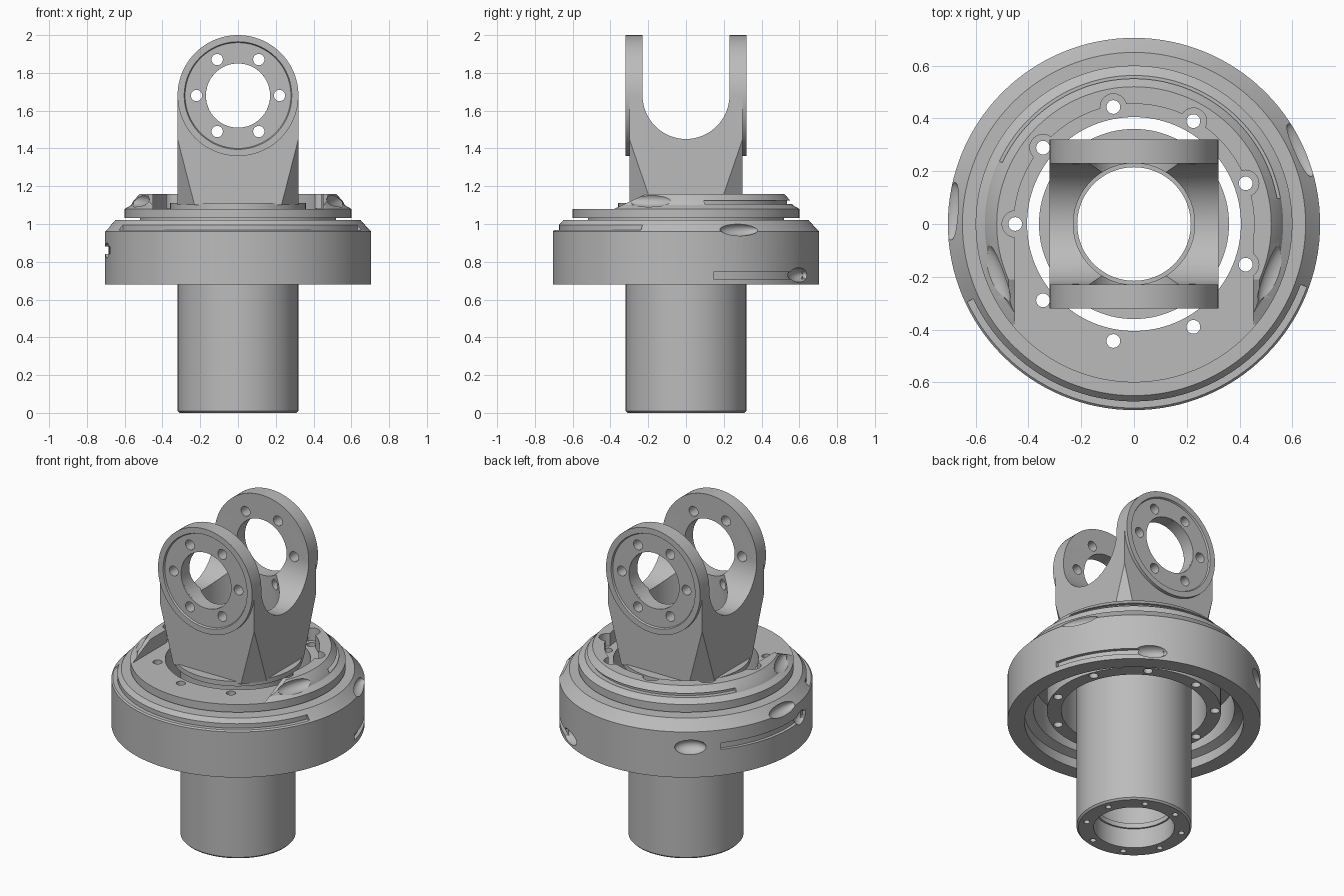
import bpy, bmesh
from math import sin, cos, radians, tau
from mathutils import Matrix, Vector

if "Cube" in bpy.data.objects:
    bpy.data.objects.remove(bpy.data.objects["Cube"])

steel = bpy.data.materials.new("machined_grey")
steel.use_nodes = True
GREY = (0.5, 0.5, 0.5, 1)
steel.diffuse_color = GREY
steel.node_tree.nodes["Principled BSDF"].inputs["Base Color"].default_value = GREY


def finish(bm, name):
    bmesh.ops.recalc_face_normals(bm, faces=bm.faces[:])
    mesh = bpy.data.meshes.new(name)
    bm.to_mesh(mesh)
    bm.free()
    mesh.materials.append(steel)
    obj = bpy.data.objects.new(name, mesh)
    bpy.context.collection.objects.link(obj)
    return obj


def lathe(name, profile, start=0, end=360, segments=128):
    """Revolve a closed (radius, z) outline; a partial sweep gets end caps."""
    bm = bmesh.new()
    full = end - start == 360
    count = segments if full else max(4, int((end - start) / 3))
    rings = []
    for i in range(count if full else count + 1):
        a = radians(start + (end - start) * i / count)
        rings.append([bm.verts.new((r * cos(a), r * sin(a), z)) for r, z in profile])
    n = len(profile)
    for i in range(count):
        a, b = rings[i], rings[(i + 1) % len(rings)]
        for j in range(n):
            k = (j + 1) % n
            bm.faces.new((a[j], b[j], b[k], a[k]))
    if not full:
        bm.faces.new(rings[0])
        bm.faces.new(rings[-1])
    return finish(bm, name)


def hull(name, points):
    bm = bmesh.new()
    for p in points:
        bm.verts.new(p)
    bmesh.ops.convex_hull(bm, input=bm.verts[:])
    bmesh.ops.dissolve_limit(bm, angle_limit=0.01, verts=bm.verts[:], edges=bm.edges[:])
    return finish(bm, name)


def rods(radius, depth, centres, axis="Z", segments=24):
    """Cutter holding several separate cylinders."""
    bm = bmesh.new()
    turn = Matrix.Rotation(radians(90), 4, "X") if axis == "Y" else Matrix()
    for c in centres:
        bmesh.ops.create_cone(bm, cap_ends=True, segments=segments, radius1=radius,
                              radius2=radius, depth=depth, matrix=Matrix.Translation(c) @ turn)
    return finish(bm, "cutter")


def arc(r0, r1, z0, z1, start, end):
    return lathe("cutter", [(r0, z0), (r1, z0), (r1, z1), (r0, z1)], start, end)


def scoop(angle, radius, z, size):
    """Ellipsoid cutter: size is (radial, tangential, vertical)."""
    bm = bmesh.new()
    m = (Matrix.Rotation(radians(angle), 4, "Z") @ Matrix.Translation((radius, 0, z))
         @ Matrix.Diagonal((*size, 1)))
    bmesh.ops.create_uvsphere(bm, u_segments=24, v_segments=16, radius=1, matrix=m)
    return finish(bm, "cutter")


def cut(obj, *cutters):
    for c in cutters:
        mod = obj.modifiers.new("cut", "BOOLEAN")
        mod.operation, mod.solver, mod.object = "DIFFERENCE", "EXACT", c
        bpy.context.view_layer.objects.active = obj
        bpy.ops.object.modifier_apply(modifier=mod.name)
        bpy.data.objects.remove(c)


def circle(radius, count, first, z=0):
    return [Vector((radius * cos(radians(first) + tau * i / count),
                    radius * sin(radians(first) + tau * i / count), z)) for i in range(count)]


# Hollow shaft with the flange under the yoke
shaft = lathe("shaft", [(0.225, 0), (0.31, 0), (0.32, 0.01), (0.32, 1.08), (0.36, 1.08),
                        (0.36, 1.11), (0.23, 1.11), (0.23, 0.15), (0.215, 0.15), (0.215, 0.12),
                        (0.225, 0.12)])
cut(shaft, rods(0.017, 0.16, circle(0.27, 8, 18)))

# Yoke: rounded block with slanted lower corners, hollowed to leave two arms
EYE = 1.68
signs = [(sx, sy) for sx in (-1, 1) for sy in (-1, 1)]
points = []
for sx, sy in signs:
    points += [(sx * 0.23, sy * 0.3, 1.1), (sx * 0.32, sy * 0.18, 1.1), (sx * 0.32, sy * 0.3, 1.45)]
for i in range(49):
    a = radians(180 * i / 48)
    points += [(0.32 * cos(a), s * 0.3, EYE + 0.32 * sin(a)) for s in (-1, 1)]
yoke = hull("yoke", points)

slot = [(s * 0.23, 2.2) for s in (-1, 1)]
slot += [(0.23 * cos(radians(180 * i / 32)), EYE - 0.23 * sin(radians(180 * i / 32)))
         for i in range(33)]
bolts = [Vector((p.x, 0, EYE + p.y)) for p in circle(0.22, 6, 0)]
cut(yoke,
    hull("cutter", [(x, y, z) for y, z in slot for x in (-0.5, 0.5)]),
    rods(0.23, 2, [(0, 0, 1.2)], segments=128),
    rods(0.17, 1, [(0, 0, EYE)], "Y", 64),
    rods(0.03, 1, bolts, "Y"))

# Raised bearing rings on the outside of both arms
for name, side in (("front_eye_ring", 1), ("back_eye_ring", -1)):
    ring = lathe(name, [(0.17, 0.295), (0.32, 0.295), (0.32, 0.32), (0.285, 0.32),
                        (0.28, 0.31), (0.17, 0.31)], segments=96)
    ring.data.transform(Matrix.Translation((0, 0, EYE)) @ Matrix.Rotation(radians(90 * side), 4, "X"))
    cut(ring, rods(0.03, 1, bolts, "Y"))

# Stepped housing, open underneath, with a bolting sleeve inside
housing = lathe("housing", [
    (0.405, 0.75), (0.485, 0.75), (0.485, 0.95), (0.56, 0.95), (0.56, 0.76), (0.61, 0.74),
    (0.61, 0.68), (0.705, 0.68), (0.705, 0.96), (0.69, 0.975), (0.65, 1.02), (0.52, 1.02),
    (0.52, 1.032), (0.6, 1.032), (0.6, 1.08), (0.565, 1.1), (0.555, 1.12), (0.52, 1.16),
    (0.455, 1.16), (0.455, 1.08), (0.405, 1.08)])
wedge = [(-0.8, 1.08), (-0.38, 1.08), (-0.2, 1.165), (-0.2, 1.3), (-0.8, 1.3)]
cut(housing,
    # open front and sloping ends of the upper collar
    hull("cutter", [(x, y, z) for x in (-0.45, 0.45) for y in (-0.8, 0) for z in (1.08, 1.3)]),
    hull("cutter", [(x, y, z) for x in (-0.8, 0.8) for y, z in wedge]),
    # bolt pockets and through holes
    rods(0.05, 0.22, circle(0.45, 9, 180, 1.191)),
    rods(0.026, 2, circle(0.45, 9, 180, 1)),
    # seal grooves and lubrication slots
    arc(0.535, 0.6, 1.105, 1.125, 10, 155),
    arc(0.672, 0.72, 0.968, 1.0, 205, 340),
    arc(0.685, 0.72, 0.71, 0.745, 12, 64),
    arc(0.685, 0.72, 0.84, 0.88, 141, 196),
    # scooped recesses
    scoop(58, 0.71, 0.73, (0.05, 0.09, 0.038)),
    scoop(127, 0.71, 0.865, (0.06, 0.09, 0.045)),
    scoop(190, 0.71, 0.86, (0.04, 0.06, 0.04)),
    scoop(24, 0.69, 0.97, (0.04, 0.11, 0.035)),
    scoop(176, 0.69, 0.97, (0.04, 0.11, 0.035)),
    scoop(-20, 0.57, 1.13, (0.05, 0.14, 0.04)),
    scoop(200, 0.57, 1.13, (0.05, 0.14, 0.04)))

# Smooth curved walls while keeping machined edges crisp
bpy.ops.object.select_all(action="DESELECT")
for obj in bpy.context.collection.objects:
    if obj.type == "MESH" and steel.name in obj.data.materials:
        obj.select_set(True)
bpy.context.view_layer.objects.active = housing
bpy.ops.object.shade_smooth_by_angle(angle=radians(25))
